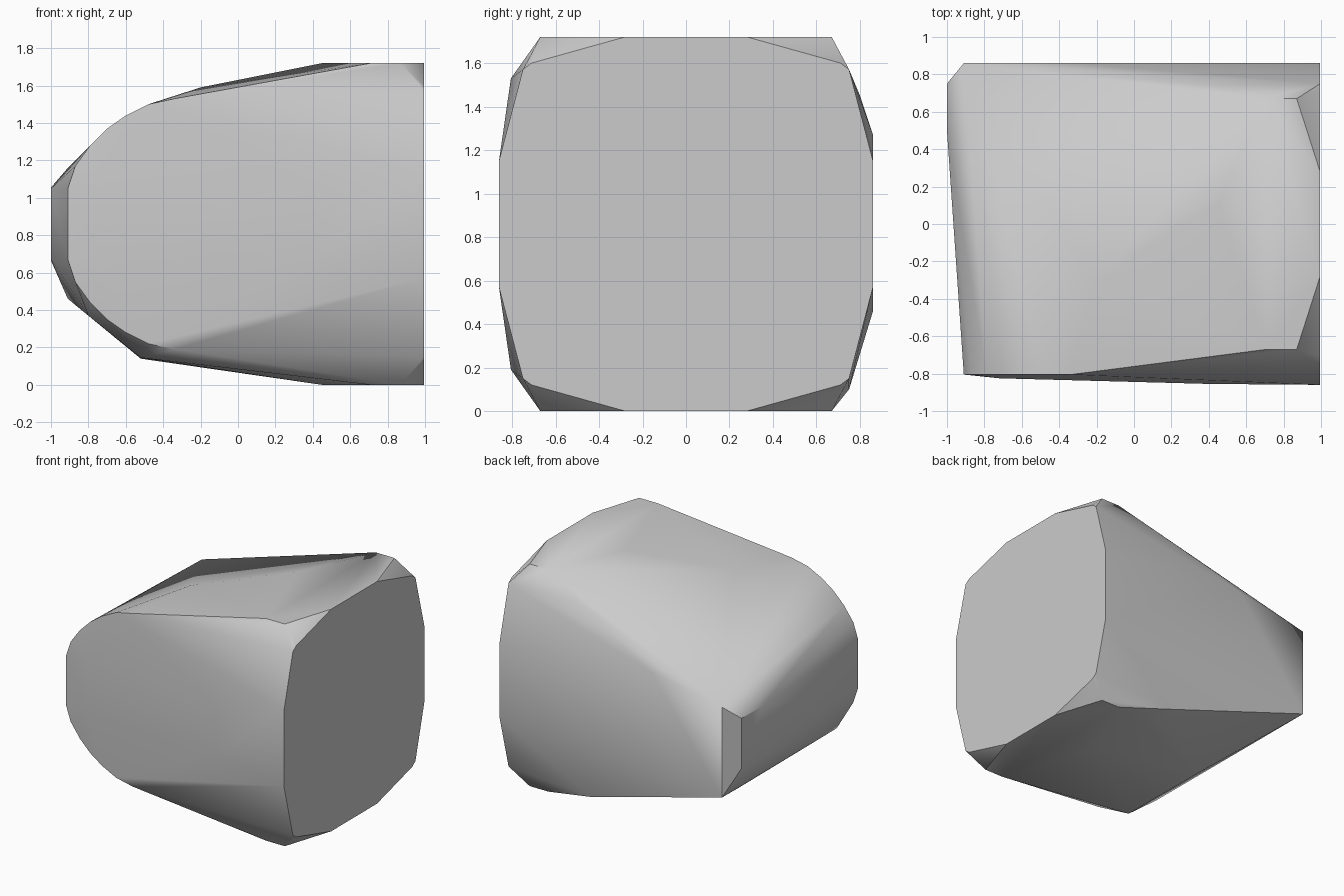
import bpy, bmesh, math
from mathutils import Vector

cube = bpy.data.objects.get("Cube")
if cube:
    bpy.data.objects.remove(cube, do_unlink=True)

MID = 0.86        # half height, also half depth
corners = []


def add(x, y, z):
    corners.append(Vector((x, y, z)))


def pair(x, y, h):
    """Two points, h above and below mid height."""
    add(x, y, MID + h)
    add(x, y, MID - h)


# Flat end: rounded octagon, mirrored front to back
for y, h in [(0.86, 0.29), (0.75, 0.71), (0.71, 0.74), (0.28, MID)]:
    pair(0.995, y, h)
    pair(0.995, -y, h)

# Level top and bottom patches
for x in (0.71, 0.87):
    pair(x, 0.67, MID)
    pair(x, -0.67, MID)
pair(0.45, 0.1, MID)

# Rounded front outline
for x, h in [(-0.91, 0.19), (-0.87, 0.31), (-0.79, 0.42), (-0.7, 0.51),
             (-0.6, 0.58), (-0.48, 0.64), (-0.34, 0.67)]:
    pair(x, -0.805, h)
pair(-0.72, -0.825, 0.2)
pair(0.4, -0.855, 0.2)

# Narrow end and its back corner
pair(-1, 0.75, 0.195)
pair(-1, 0.5, 0.19)
add(-0.91, 0.86, 0.46)
add(-0.91, 0.86, 1.16)

# Back upper ridge and upper crown
for p in [(-0.3, 0.86, 1.27), (0.1, 0.8, 1.45), (0.4, 0.74, 1.58), (-0.2, -0.3, 1.59)]:
    add(*p)

# Lower keel
for p in [(0.3, 0.75, 0.1), (-0.52, 0.1, 0.14), (-0.52, -0.68, 0.145), (-0.8, -0.7, 0.37)]:
    add(*p)

# Wrap the corners in one convex shell
bm = bmesh.new()
for p in corners:
    bm.verts.new(p)
hull = bmesh.ops.convex_hull(bm, input=bm.verts)
spare = {v for v in hull["geom_interior"] + hull["geom_unused"]
         if isinstance(v, bmesh.types.BMVert) and not v.link_faces}
bmesh.ops.delete(bm, geom=list(spare), context='VERTS')
bmesh.ops.dissolve_limit(bm, angle_limit=math.radians(0.5), verts=bm.verts, edges=bm.edges)
bmesh.ops.recalc_face_normals(bm, faces=bm.faces)
mesh = bpy.data.meshes.new("stone_block")
bm.to_mesh(mesh)
bm.free()
block = bpy.data.objects.new("stone_block", mesh)
bpy.context.collection.objects.link(block)

# Single grey
grey = bpy.data.materials.new("plain_grey")
grey.use_nodes = True
colour = (0.6, 0.6, 0.6, 1)
grey.diffuse_color = colour
grey.node_tree.nodes["Principled BSDF"].inputs["Base Color"].default_value = colour
mesh.materials.append(grey)

# Smooth shading with sharp edges kept
bpy.context.view_layer.objects.active = block
block.select_set(True)
bpy.ops.object.shade_smooth_by_angle(angle=math.radians(38))
